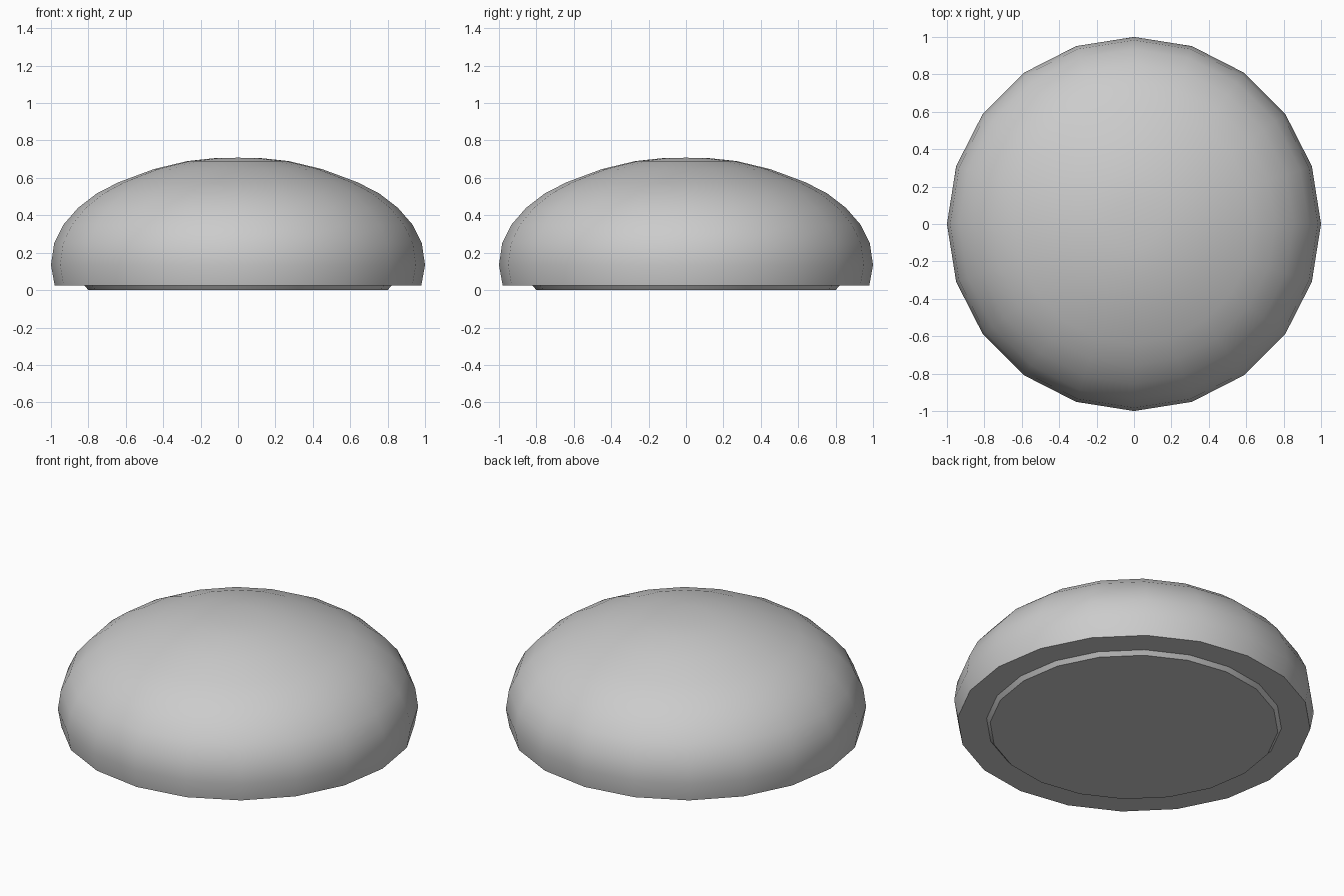
import bpy, bmesh, math

if "Cube" in bpy.data.objects:
    bpy.data.objects.remove(bpy.data.objects["Cube"])

SIDES = 20


def lathe(name, profile):
    """Spin a bottom-to-top (radius, z) profile into a closed solid."""
    bm = bmesh.new()
    rings = []
    for r, z in profile:
        if r == 0:
            rings.append([bm.verts.new((0, 0, z))] * SIDES)
        else:
            rings.append([bm.verts.new((r * math.cos(2 * math.pi * i / SIDES),
                                        r * math.sin(2 * math.pi * i / SIDES), z))
                          for i in range(SIDES)])
    for low, high in zip(rings, rings[1:]):
        for i in range(SIDES):
            j = (i + 1) % SIDES
            corners = dict.fromkeys((low[i], low[j], high[j], high[i]))
            bm.faces.new(list(corners))
    # close open ends
    for (r, _), ring in ((profile[0], rings[0]), (profile[-1], rings[-1])):
        if r > 0:
            bm.faces.new(ring)
    bmesh.ops.recalc_face_normals(bm, faces=bm.faces)
    mesh = bpy.data.meshes.new(name)
    bm.to_mesh(mesh)
    bm.free()
    obj = bpy.data.objects.new(name, mesh)
    bpy.context.collection.objects.link(obj)
    bpy.ops.object.select_all(action='DESELECT')
    obj.select_set(True)
    bpy.context.view_layer.objects.active = obj
    bpy.ops.object.shade_smooth_by_angle(angle=math.radians(35))
    return obj


# Rounded dome with a flat underside, and a shallow chamfered foot below it
lathe("domed_body_with_foot", [
    (0.80, 0.0), (0.82, 0.024), (0.98, 0.024), (1.0, 0.134), (0.983, 0.25),
    (0.935, 0.348), (0.855, 0.44), (0.755, 0.517), (0.64, 0.576),
    (0.45, 0.647), (0.27, 0.69), (0.13, 0.705), (0, 0.708)])
